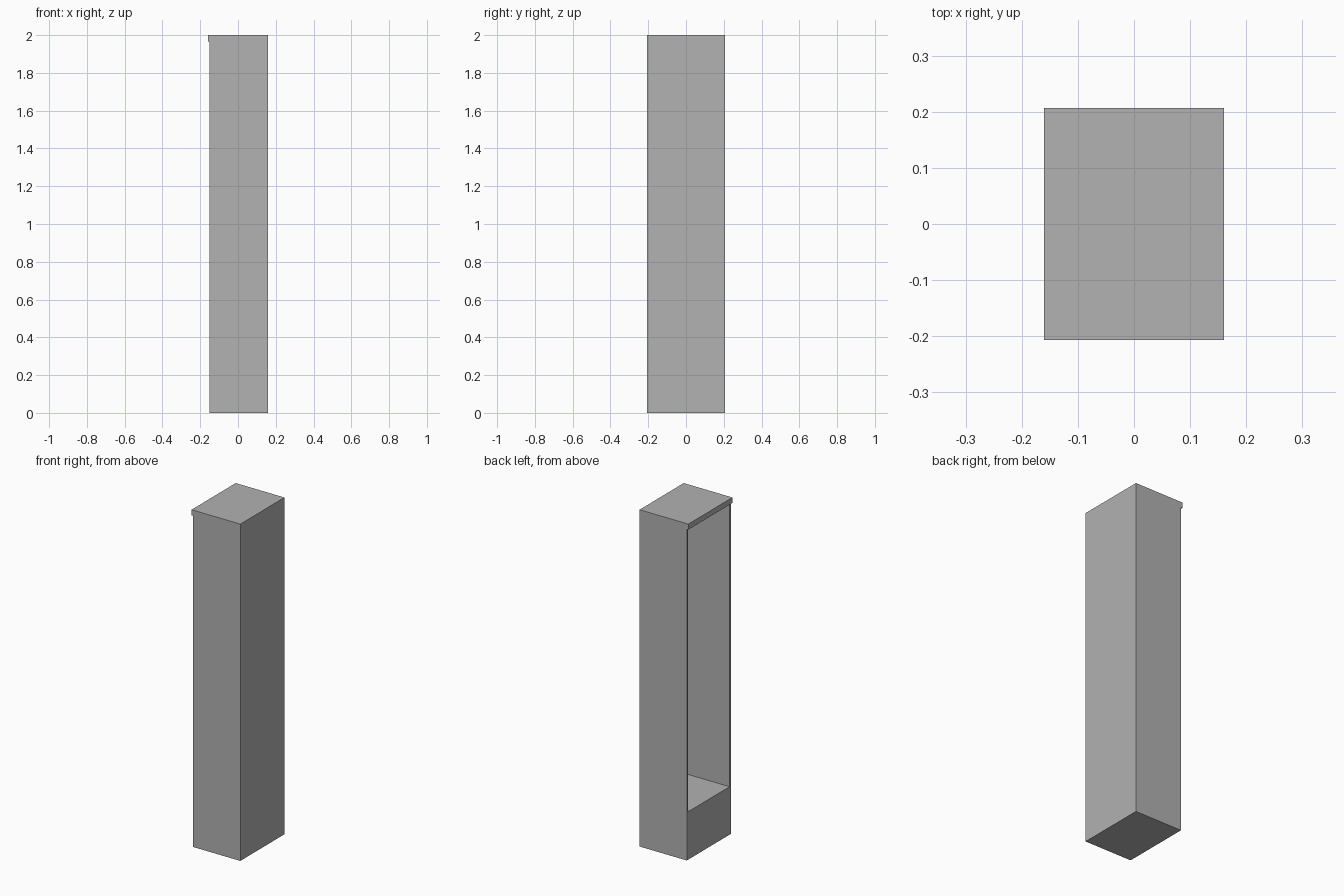
import bpy
import bmesh

cube = bpy.data.objects.get("Cube")
if cube:
    bpy.data.objects.remove(cube, do_unlink=True)

# One plain grey for the whole cabinet
grey = bpy.data.materials.new("plain grey")
grey.use_nodes = True
colour = (0.445, 0.445, 0.445, 1)
grey.diffuse_color = colour
grey.node_tree.nodes["Principled BSDF"].inputs["Base Color"].default_value = colour


def box(name, x, y, z):
    """Box spanning the given (low, high) range on each axis."""
    bm = bmesh.new()
    bmesh.ops.create_cube(bm, size=1)
    for v in bm.verts:
        v.co = [r[0] if c < 0 else r[1] for c, r in zip(v.co, (x, y, z))]
    mesh = bpy.data.meshes.new(name)
    bm.to_mesh(mesh)
    bm.free()
    mesh.materials.append(grey)
    obj = bpy.data.objects.new(name, mesh)
    bpy.context.collection.objects.link(obj)
    return obj


X, Y, H = 0.16, 0.207, 2.0    # outer half sizes and height
OPEN_X = -0.15                # plane of the open side
WALL = 0.013
SILL = 0.285                  # top of the closed base
LID = H - 0.033               # underside of the lid

# Walls on three sides, leaving the -x side open above the base
box("front_wall", (OPEN_X, X), (-Y, -Y + WALL), (0, LID))
box("back_wall", (OPEN_X, X), (Y - WALL, Y), (0, LID))
box("left_wall", (X - WALL, X), (-Y + WALL, Y - WALL), (0, LID))

# Closed base whose top is the inner floor
box("base", (OPEN_X, X - WALL), (-Y + WALL, Y - WALL), (0, SILL))

# Lid overhanging the open side
box("lid", (-X, X), (-Y, Y), (LID, H))
